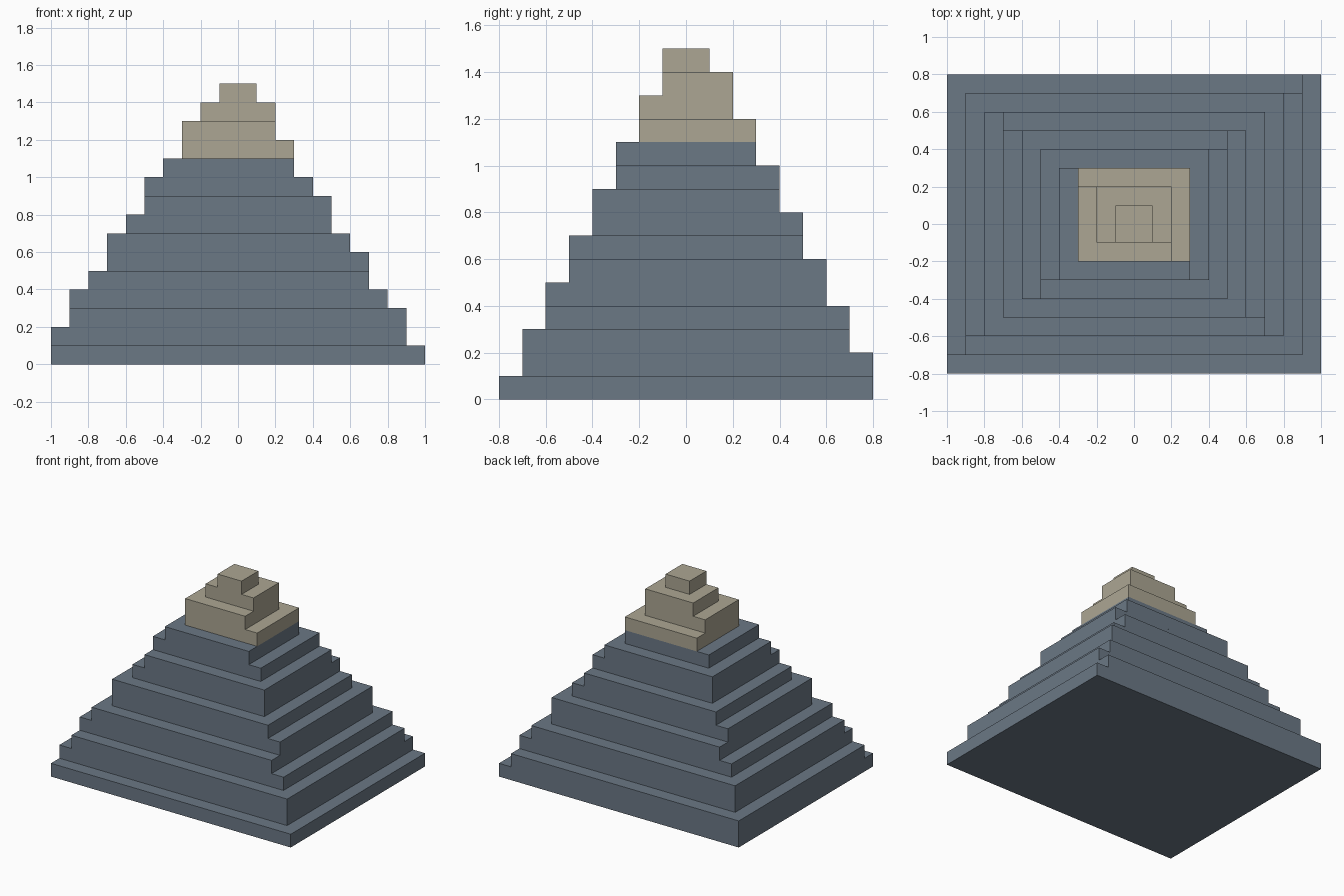
import bpy
import bmesh
from mathutils import Matrix, Vector

if "Cube" in bpy.data.objects:
    bpy.data.objects.remove(bpy.data.objects["Cube"])

STEP = 0.1
# Reach of each course from the centre, in steps, from the ground up
LEFT = [10, 10, 9, 9, 8, 7, 7, 6, 5, 5, 4, 3, 3, 2, 1]
RIGHT = [10, 9, 9, 8, 7, 7, 6, 5, 5, 4, 3, 3, 2, 2, 1]
FRONT = [8 - (i + 1) // 2 for i in range(15)]
BACK = [8 - i // 2 for i in range(15)]
FIRST_CAP_COURSE = 11


def material(name, rgb):
    mat = bpy.data.materials.new(name)
    mat.diffuse_color = (*rgb, 1)
    mat.use_nodes = True
    mat.node_tree.nodes["Principled BSDF"].inputs["Base Color"].default_value = mat.diffuse_color
    return mat


def box(name, low, high, mat):
    low, high = Vector(low) * STEP, Vector(high) * STEP
    bm = bmesh.new()
    bmesh.ops.create_cube(
        bm, size=1,
        matrix=Matrix.Translation((low + high) / 2) @ Matrix.Diagonal((*(high - low), 1)))
    mesh = bpy.data.meshes.new(name)
    bm.to_mesh(mesh)
    bm.free()
    mesh.materials.append(mat)
    obj = bpy.data.objects.new(name, mesh)
    bpy.context.collection.objects.link(obj)
    return obj


slate = material("slate_rock", (0.147, 0.188, 0.235))
pale = material("pale_rock", (0.413, 0.381, 0.292))

# Mountain courses, then the pale summit courses
for i, (l, r, f, b) in enumerate(zip(LEFT, RIGHT, FRONT, BACK)):
    cap = i >= FIRST_CAP_COURSE
    name = f"summit_course_{i - FIRST_CAP_COURSE + 1}" if cap else f"slope_course_{i + 1}"
    box(name, (-l, -f, i), (r, b, i + 1), pale if cap else slate)
